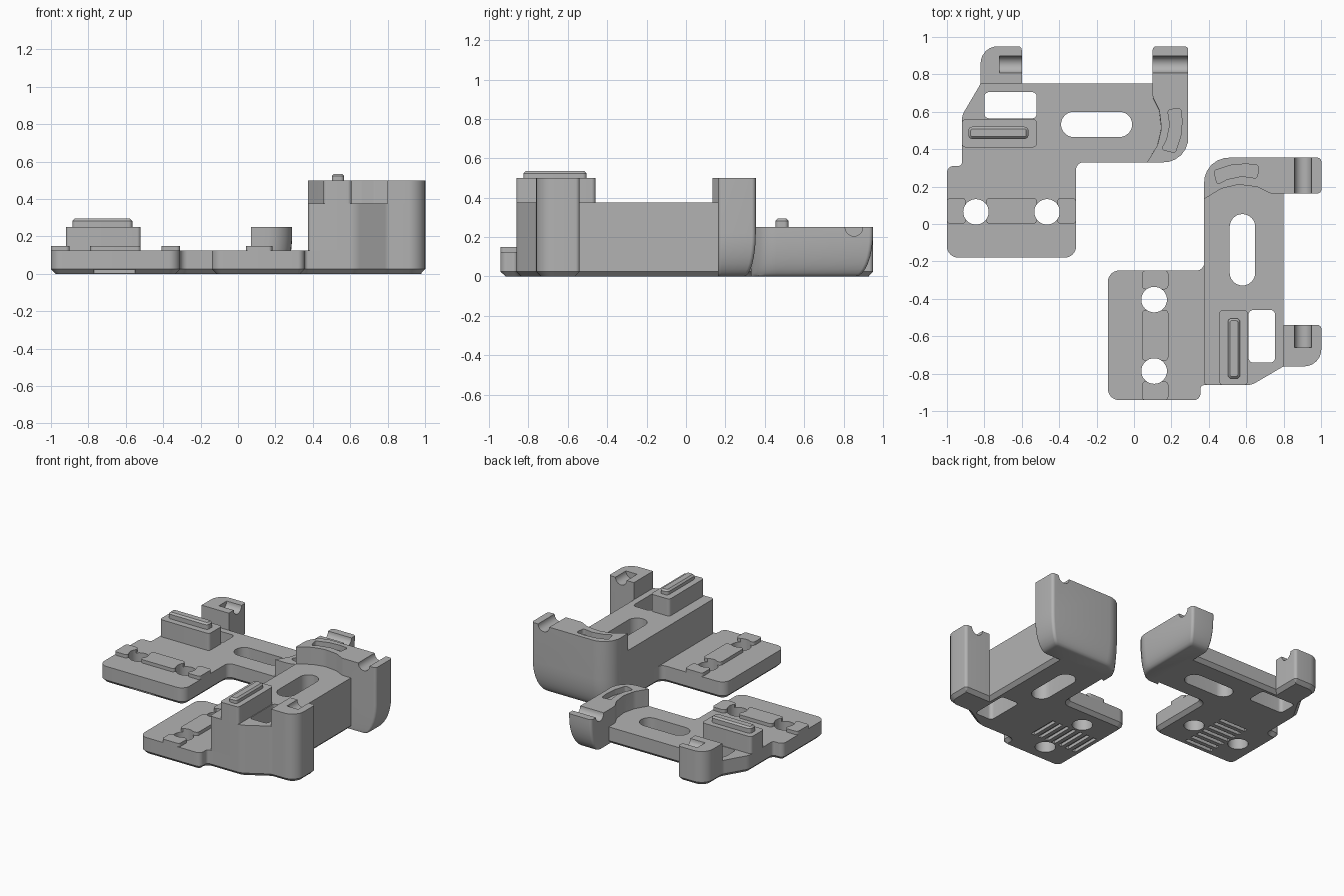
import bpy, bmesh, math
from mathutils import Vector

if "Cube" in bpy.data.objects:
    bpy.data.objects.remove(bpy.data.objects["Cube"])

gray = bpy.data.materials.new("plain gray")
gray.diffuse_color = (0.45, 0.45, 0.45, 1)
gray.use_nodes = True
gray.node_tree.nodes["Principled BSDF"].inputs["Base Color"].default_value = gray.diffuse_color


def rounded(points):
    """Outline from (x, y, corner radius) points."""
    out = []
    n = len(points)
    for i, (x, y, r) in enumerate(points):
        p = Vector((x, y))
        if r == 0:
            out.append(p)
            continue
        a = (Vector(points[i - 1][:2]) - p).normalized()
        b = (Vector(points[(i + 1) % n][:2]) - p).normalized()
        half = a.angle(b) / 2
        d = r / math.tan(half)
        c = p + (a + b).normalized() * (r / math.sin(half))
        s, e = p + a * d - c, p + b * d - c
        for k in range(7):
            t = k / 6
            v = (s * (1 - t) + e * t).normalized() * r
            out.append(c + v)
    return out


def rect(x0, x1, y0, y1, r=0.0):
    return rounded([(x0, y0, r), (x1, y0, r), (x1, y1, r), (x0, y1, r)])


def finish(name, bm):
    bmesh.ops.recalc_face_normals(bm, faces=bm.faces)
    me = bpy.data.meshes.new(name)
    bm.to_mesh(me)
    bm.free()
    me.materials.append(gray)
    ob = bpy.data.objects.new(name, me)
    bpy.context.collection.objects.link(ob)
    return ob


def loft(name, layers):
    """Solid from stacked outlines: list of (outline, z)."""
    bm = bmesh.new()
    rings = [[bm.verts.new((p[0], p[1], z)) for p in o] for o, z in layers]
    n = len(rings[0])
    for lo, hi in zip(rings, rings[1:]):
        for i in range(n):
            j = (i + 1) % n
            bm.faces.new((lo[i], lo[j], hi[j], hi[i]))
    bm.faces.new(rings[0][::-1])
    bm.faces.new(rings[-1])
    return finish(name, bm)


def prism(name, outline, z0, z1, chamfer_low=0.0, chamfer_top=0.0):
    def inset(o, d):
        res = []
        for i, p in enumerate(o):
            u = (p - o[i - 1]).normalized()
            v = (o[(i + 1) % len(o)] - p).normalized()
            m = Vector((-u.y - v.y, u.x + v.x)).normalized()
            res.append(p + m * d / max(0.5, m.dot(Vector((-u.y, u.x)))))
        return res
    layers = [(outline, z0)]
    if chamfer_low:
        layers = [(inset(outline, chamfer_low), z0), (outline, z0 + chamfer_low)]
    if chamfer_top:
        layers += [(outline, z1 - chamfer_top), (inset(outline, chamfer_top), z1)]
    else:
        layers.append((outline, z1))
    return loft(name, layers)


def rod(x0, x1, y, z, r):
    """Cylinder along x for cutting wire grooves."""
    bm = bmesh.new()
    ends = [[bm.verts.new((x, y + r * math.cos(a), z + r * math.sin(a)))
             for a in [k * math.tau / 24 for k in range(24)]] for x in (x0, x1)]
    for i in range(24):
        j = (i + 1) % 24
        bm.faces.new((ends[0][i], ends[0][j], ends[1][j], ends[1][i]))
    bm.faces.new(ends[0])
    bm.faces.new(ends[1])
    return finish("cutter", bm)


def cut(ob, cutters):
    for c in cutters:
        c.hide_render = True
        m = ob.modifiers.new("cut", 'BOOLEAN')
        m.operation, m.solver, m.object = 'DIFFERENCE', 'EXACT', c
        bpy.context.view_layer.objects.active = ob
        bpy.ops.object.modifier_apply(modifier=m.name)
        bpy.data.objects.remove(c)


def circle(x, y, r):
    return [Vector((x + r * math.cos(k * math.tau / 32), y + r * math.sin(k * math.tau / 32)))
            for k in range(32)]


def bracket(prefix, deck, top, ridge_top):
    parts = []
    base_z = 0.125

    def openings():
        return [prism("cutter", rect(-0.80, -0.52, 0.565, 0.705, 0.025), -0.1, 0.8),
                prism("cutter", rect(-0.39, -0.01, 0.465, 0.60, 0.067), -0.1, 0.8)]

    # shared footprint of deck and post
    back = [(0.16, 0.33, 0), (0.16, 0.75, 0), (-0.60, 0.75, 0), (-0.60, 0.95, 0.02),
            (-0.82, 0.95, 0.09), (-0.82, 0.75, 0.06), (-0.92, 0.58, 0.10)]

    # foot plate with screw holes and grip grooves underneath
    base = prism(prefix + "base_plate", rounded(
        [(-1, -0.18, 0.06), (-0.31, -0.18, 0.06), (-0.31, 0.33, 0.04)] + back +
        [(-0.92, 0.31, 0.02), (-1, 0.31, 0.035)]), 0, base_z, chamfer_low=0.025)
    holes = [prism("cutter", circle(x, 0.065, 0.068), -0.1, 0.3) for x in (-0.845, -0.465)]
    grooves = [prism("cutter", rect(-0.77, -0.55, y, y + 0.028), -0.05, 0.022)
               for y in [-0.185 + 0.058 * k for k in range(8)]]
    cut(base, openings() + holes + grooves)
    parts.append(base)

    # raised pads between the screw holes
    for i, (x0, x1) in enumerate([(-1, -0.90), (-0.79, -0.52), (-0.41, -0.31)]):
        pad = prism(prefix + f"screw_pad_{i + 1}", rect(x0, x1, 0, 0.14, 0.02), base_z, 0.15)
        cut(pad, [prism("cutter", circle(x, 0.065, 0.068), -0.1, 0.3) for x in (-0.845, -0.465)])
        parts.append(pad)

    # raised deck of the taller bracket
    if deck > base_z:
        body = prism(prefix + "deck", rounded(back + [(-0.92, 0.33, 0.02)]), base_z, deck)
        cut(body, openings())
        parts.append(body)

    # clip block and its ridge
    parts.append(prism(prefix + "clip_block", rect(-0.92, -0.52, 0.41, 0.56, 0.02), deck, top))
    parts.append(prism(prefix + "clip_ridge", rect(-0.885, -0.565, 0.455, 0.52, 0.02),
                       top, ridge_top, chamfer_top=0.012))

    # corner post with a wire pocket
    post = prism(prefix + "post", rounded([(-0.82, 0.75, 0), (-0.60, 0.75, 0),
                 (-0.60, 0.95, 0.02), (-0.82, 0.95, 0.09)]), deck, top)
    cut(post, [rod(-0.72, -0.5, 0.853, top, 0.045)])
    parts.append(post)

    # curved arm, its outer faces rolling under toward the bottom
    arm_outline = rounded([(0.07, 0.33, 0), (0.29, 0.33, 0.13), (0.29, 0.95, 0.02),
                           (0.10, 0.95, 0.02), (0.10, 0.68, 0.03), (0.135, 0.61, 0.05),
                           (0.147, 0.51, 0.1), (0.125, 0.42, 0.1)])
    layers = []
    for k in range(9):
        z = 0.22 * (1 - math.cos(k / 8 * math.pi / 2))
        s = 1 - math.sin(k / 8 * math.pi / 2)
        layers.append(([(x - 0.06 * s * max(0, x - 0.10) / 0.19,
                         y - 0.09 * s * max(0, y - 0.60) / 0.35) for x, y in arm_outline], z))
    layers.append((arm_outline, top))
    arm = loft(prefix + "arm", layers)
    pocket = rounded([(0.147, 0.40, 0.01), (0.22, 0.38, 0.015), (0.25, 0.47, 0.08),
                      (0.257, 0.55, 0.1), (0.25, 0.62, 0.015), (0.18, 0.61, 0.015),
                      (0.192, 0.53, 0.06), (0.175, 0.45, 0.06)])
    cut(arm, [rod(0, 0.4, 0.853, top, 0.045), prism("cutter", pocket, top - 0.04, top + 0.1)])
    parts.append(arm)
    return parts


low = bracket("low_", 0.125, 0.25, 0.295)
tall = bracket("tall_", 0.375, 0.5, 0.535)

# the tall bracket is the mirrored layout, turned on its side
for ob in tall:
    for v in ob.data.vertices:
        x, y, z = v.co
        v.co = (y * 1.01 + 0.042, x * 1.005 + 0.063, z)
    ob.data.flip_normals()

for ob in low + tall:
    bpy.ops.object.select_all(action='DESELECT')
    ob.select_set(True)
    bpy.context.view_layer.objects.active = ob
    bpy.ops.object.shade_smooth_by_angle(angle=math.radians(30))
